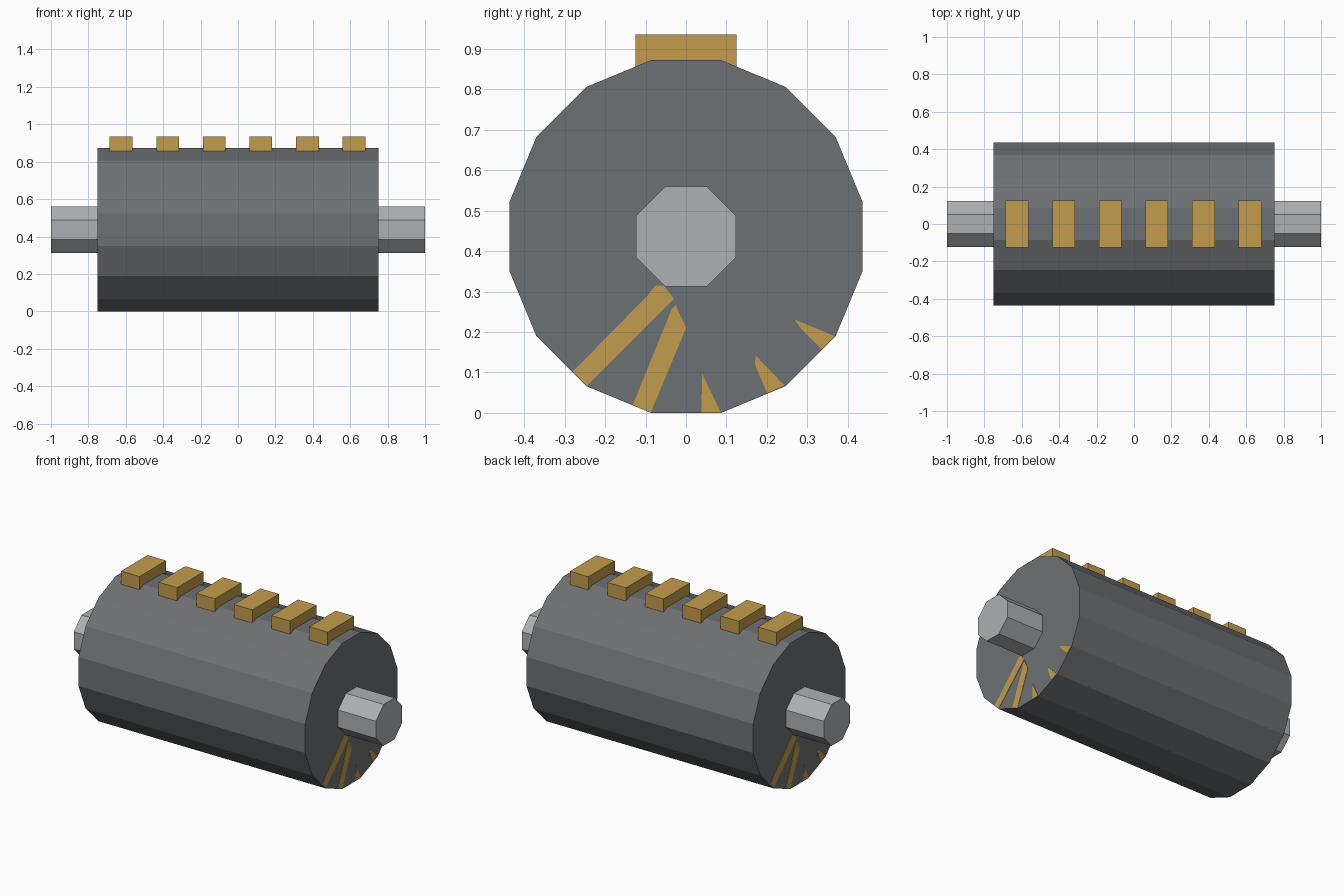
import bpy, bmesh, math
from mathutils import Matrix

cube = bpy.data.objects.get("Cube")
if cube:
    bpy.data.objects.remove(cube, do_unlink=True)

AXIS_Z = 0.436       # height of the drum axis
HALF_DRUM = 0.75


def material(name, rgb):
    m = bpy.data.materials.new(name)
    m.use_nodes = True
    m.diffuse_color = (*rgb, 1)
    m.node_tree.nodes["Principled BSDF"].inputs["Base Color"].default_value = (*rgb, 1)
    return m


dark_steel = material("dark steel", (0.155, 0.165, 0.172))
light_steel = material("light steel", (0.42, 0.44, 0.455))
brass = material("brass", (0.55, 0.335, 0.075))


def finish(name, bm, mat):
    bmesh.ops.recalc_face_normals(bm, faces=bm.faces)
    mesh = bpy.data.meshes.new(name)
    bm.to_mesh(mesh)
    bm.free()
    mesh.materials.append(mat)
    obj = bpy.data.objects.new(name, mesh)
    bpy.context.collection.objects.link(obj)
    return obj


def prism(name, sides, apothem, x0, x1, mat):
    """Regular prism along x, standing on a flat side."""
    bm = bmesh.new()
    r = apothem / math.cos(math.pi / sides)
    ring = []
    for i in range(sides):
        a = (i + 0.5) * 2 * math.pi / sides
        ring.append(bm.verts.new((x0, r * math.sin(a), AXIS_Z + r * math.cos(a))))
    face = bm.faces.new(ring)
    ext = bmesh.ops.extrude_face_region(bm, geom=[face], use_keep_orig=True)
    new = [v for v in ext["geom"] if isinstance(v, bmesh.types.BMVert)]
    bmesh.ops.translate(bm, verts=new, vec=(x1 - x0, 0, 0))
    return finish(name, bm, mat)


def box(name, center, size, mat):
    bm = bmesh.new()
    bmesh.ops.create_cube(bm, size=1, matrix=Matrix.Translation(center) @ Matrix.Diagonal((*size, 1)))
    return finish(name, bm, mat)


# Drum and the two shaft ends
prism("drum", 16, AXIS_Z, -HALF_DRUM, HALF_DRUM, dark_steel)
prism("right_shaft", 8, 0.124, -1, -HALF_DRUM, light_steel)
prism("left_shaft", 8, 0.124, HALF_DRUM, 1, light_steel)

# Row of teeth along the top
for i in range(6):
    box(f"tooth_{i + 1}", (-0.625 + 0.249 * i, 0, 0.895), (0.122, 0.25, 0.08), brass)

# Brass streaks on the end faces, as (y, z) outlines
STREAKS = [
    [(-0.28, 0.102), (-0.245, 0.067), (-0.03, 0.282), (-0.055, 0.315), (-0.075, 0.315), (-0.095, 0.29)],
    [(-0.132, 0.019), (-0.087, 0.001), (0.0, 0.21), (-0.026, 0.267), (-0.036, 0.255)],
    [(0.038, 0.001), (0.086, 0.001), (0.04, 0.097)],
    [(0.2, 0.05), (0.244, 0.068), (0.172, 0.142), (0.17, 0.12)],
    [(0.335, 0.157), (0.367, 0.19), (0.268, 0.231), (0.285, 0.207)],
]
for side, sign in (("left", 1), ("right", -1)):
    bm = bmesh.new()
    for outline in STREAKS:
        # the two ends match by a half turn about the vertical axis
        verts = [bm.verts.new((sign * (HALF_DRUM - 0.001), sign * y, z)) for y, z in outline]
        face = bm.faces.new(verts)
        ext = bmesh.ops.extrude_face_region(bm, geom=[face], use_keep_orig=True)
        new = [v for v in ext["geom"] if isinstance(v, bmesh.types.BMVert)]
        bmesh.ops.translate(bm, verts=new, vec=(sign * 0.003, 0, 0))
    finish(f"{side}_end_streaks", bm, brass)
